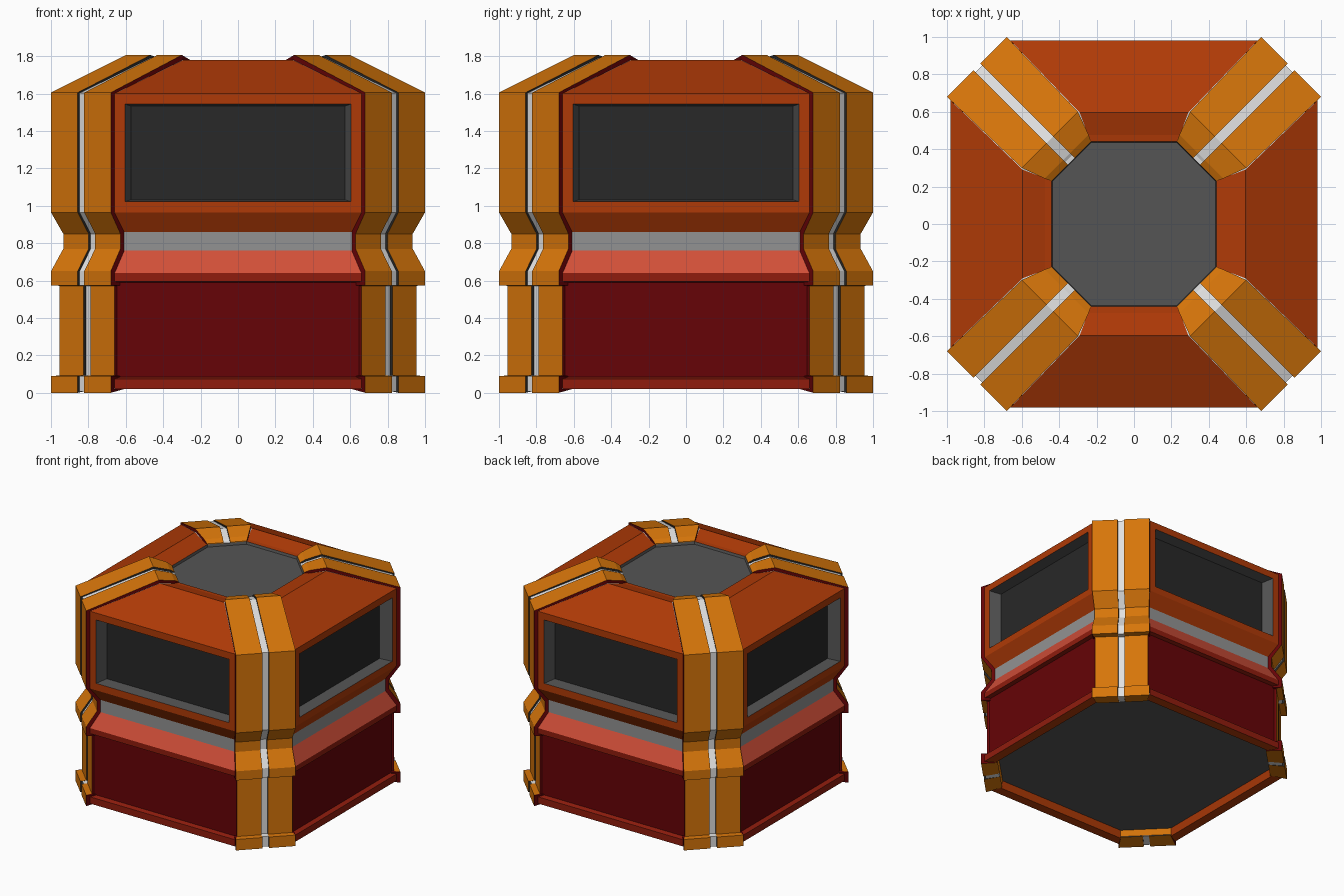
import bpy, bmesh, math

if "Cube" in bpy.data.objects:
    bpy.data.objects.remove(bpy.data.objects["Cube"])

def mat(name, r, g, b):
    m = bpy.data.materials.new(name)
    m.diffuse_color = (r, g, b, 1)
    m.use_nodes = True
    m.node_tree.nodes["Principled BSDF"].inputs["Base Color"].default_value = m.diffuse_color
    return m

MATS = [mat("amber_pillar", 0.68, 0.18, 0.003), mat("burnt_orange", 0.43, 0.042, 0.002),
        mat("dark_red", 0.132, 0.001, 0.002), mat("rim_red", 0.28, 0.012, 0.004),
        mat("salmon", 0.64, 0.078, 0.040), mat("band_grey", 0.29, 0.29, 0.29),
        mat("slate_grey", 0.09, 0.09, 0.09), mat("dark_glass", 0.021, 0.021, 0.021),
        mat("light_stripe", 0.75, 0.75, 0.75)]
AMBER, ORANGE, RED, RIM, SALMON, BAND, SLATE, GLASS, STRIPE = range(9)

def finish(bm, name):
    bmesh.ops.recalc_face_normals(bm, faces=bm.faces)
    me = bpy.data.meshes.new(name)
    bm.to_mesh(me)
    bm.free()
    for m in MATS:
        me.materials.append(m)
    ob = bpy.data.objects.new(name, me)
    bpy.context.collection.objects.link(ob)

# Octagonal body: (z, half size, half width of main side, colour of the band above)
RINGS = [(0.08, 0.885, 0.605, ORANGE), (0.02, 0.90, 0.615, ORANGE), (0.02, 0.98, 0.66, RIM),
         (0.075, 0.98, 0.66, RIM), (0.085, 0.944, 0.646, RED), (0.59, 0.944, 0.646, RIM),
         (0.595, 0.98, 0.66, RIM), (0.64, 0.98, 0.66, SALMON), (0.76, 0.915, 0.61, BAND),
         (0.86, 0.915, 0.61, ORANGE), (0.965, 0.98, 0.66, ORANGE), (1.60, 0.98, 0.66, ORANGE),
         (1.78, 0.595, 0.29, ORANGE), (1.748, 0.475, 0.245, ORANGE),
         (1.745, 0.44, 0.23, SLATE), (1.725, 0.435, 0.228, SLATE)]
bm = bmesh.new()
loops = []
for z, a, c, _ in RINGS:
    pts = [(a, -c), (a, c), (c, a), (-c, a), (-a, c), (-a, -c), (-c, -a), (c, -a)]
    loops.append([bm.verts.new((x, y, z)) for x, y in pts])
windows = []
for i in range(len(RINGS) - 1):
    for k in range(8):
        n = (k + 1) % 8
        f = bm.faces.new((loops[i][k], loops[i][n], loops[i + 1][n], loops[i + 1][k]))
        f.material_index = RINGS[i][3]
        if k % 2 and i < 14:            # corner faces lie behind the pillars
            f.material_index = AMBER if i < 2 else STRIPE
        if RINGS[i][0] == 0.965 and k % 2 == 0:
            windows.append(f)
for loop in (loops[0][::-1], loops[-1]):
    bm.faces.new(loop).material_index = SLATE
bmesh.ops.recalc_face_normals(bm, faces=bm.faces)
# Windows: frame, deep reveal (steeper above and below), glass
bmesh.ops.inset_individual(bm, faces=windows, thickness=0.057, use_even_offset=True)
reveal = bmesh.ops.inset_individual(bm, faces=windows, thickness=0.03, depth=-0.095,
                                    use_even_offset=True)
for f in reveal["faces"]:
    f.material_index = SLATE
for f in windows:
    f.material_index = GLASS
    for v in f.verts:
        v.co.z = 1.2825 + (v.co.z - 1.2825) * 1.087
finish(bm, "body")

# Corner profile: (radial distance, z, half width)
PROFILE = [(1.188, 0.0, 0.226), (1.188, 0.09, 0.226), (1.142, 0.092, 0.209),
           (1.142, 0.572, 0.209), (1.188, 0.575, 0.226), (1.188, 0.65, 0.226),
           (1.105, 0.77, 0.216), (1.105, 0.85, 0.216), (1.188, 0.965, 0.226),
           (1.188, 1.605, 0.226), (0.636, 1.806, 0.212), (0.51, 1.772, 0.166),
           (0.474, 1.75, 0.149), (0.473, 1.725, 0.148)]
GAP = 0.025

def corner_strip(name, angle, side, w0, w1, sink, colours):
    """Sweep a strip up the corner between half widths w0 and w1 (None = profile's)."""
    ca, sa = math.cos(angle), math.sin(angle)
    bm = bmesh.new()
    secs = []
    for i, (d, z, t) in enumerate(PROFILE):
        wide = t if w1 is None else w1
        inner = wide
        if i == 0:                      # bevelled foot
            di, zi = d - 0.13, z + 0.02
            inner = wide * 0.87
        elif z < 1.6:                   # upright part
            di, zi = d - 0.07, z
        elif d > 1:                     # eave
            di, zi = d - 0.07, z - 0.05
        else:                           # roof part
            di, zi = d + 0.005, z - 0.07
        if z > 1.7:
            z -= sink
        else:
            d -= sink
            z += sink * 0.4 * ((i == 0) - (z > 1.6) * 0.5)
        sec = [(d, w0, z), (d, wide, z), (di, inner, zi), (di, w0, zi)]
        secs.append([bm.verts.new((r * ca - side * w * sa, r * sa + side * w * ca, h))
                     for r, w, h in sec])
    for s, e in zip(secs, secs[1:]):
        for k, colour in enumerate(colours):
            n = (k + 1) % 4
            bm.faces.new((s[k], s[n], e[n], e[k])).material_index = colour
    for end in (secs[0], secs[-1]):
        bm.faces.new(end).material_index = colours[0]
    finish(bm, name)

# Four corners: two pillar halves with a light stripe in the gap
for q, corner in enumerate(("back_right", "back_left", "front_left", "front_right")):
    ang = math.radians(45 + 90 * q)
    for side, tag in ((1, "a"), (-1, "b")):
        corner_strip(f"pillar_{corner}_{tag}", ang, side, GAP, None, 0, (AMBER, RED, SLATE, GLASS))
    corner_strip(f"stripe_{corner}", ang, 1, -GAP, GAP, 0.016, (STRIPE,) * 4)
